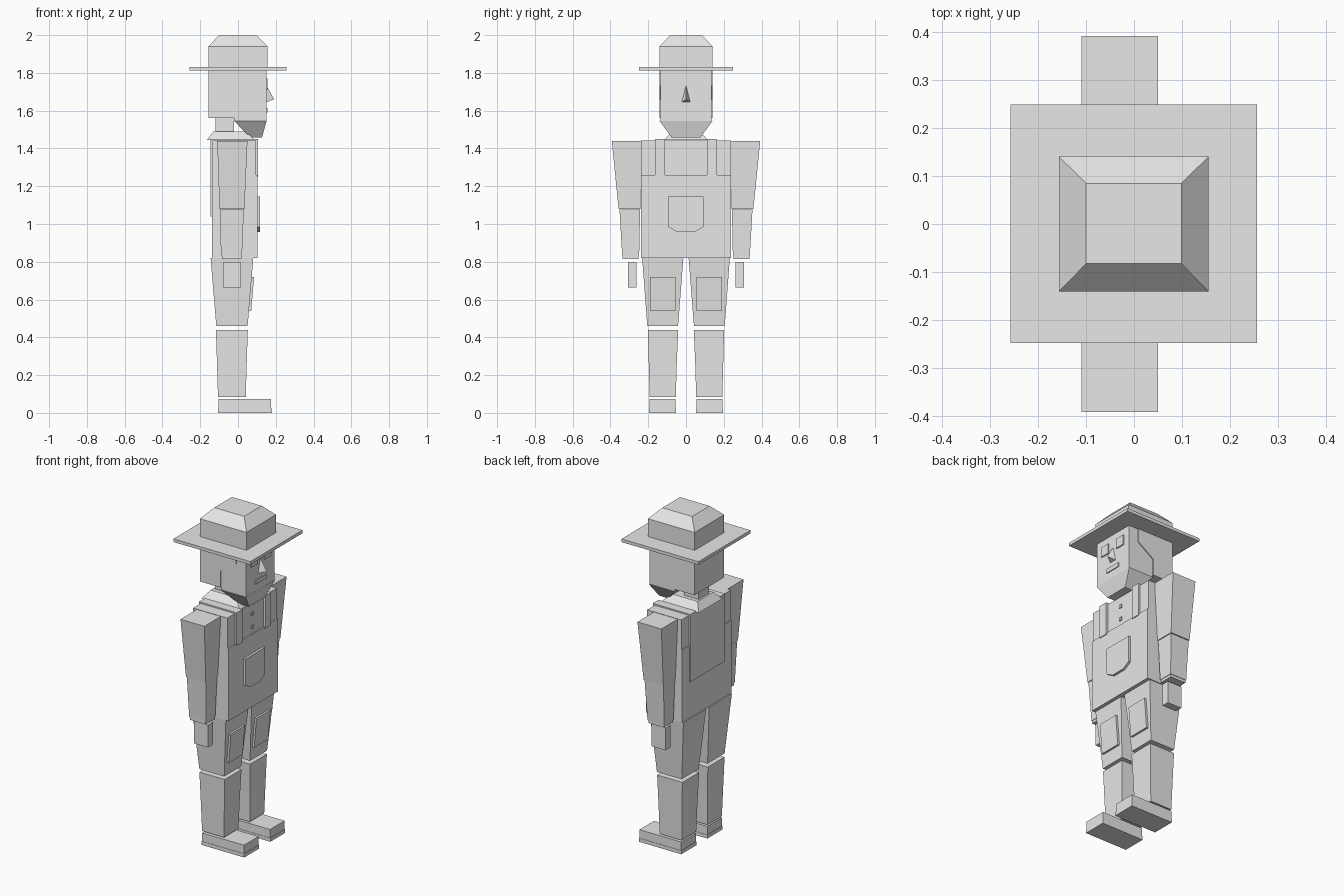
import bpy, bmesh

cube = bpy.data.objects.get("Cube")
if cube:
    bpy.data.objects.remove(cube)

grey = bpy.data.materials.new("plain grey")
grey.use_nodes = True
grey.diffuse_color = (0.8, 0.8, 0.8, 1)
grey.node_tree.nodes["Principled BSDF"].inputs["Base Color"].default_value = (0.8, 0.8, 0.8, 1)


def finish(name, bm, pair):
    bmesh.ops.recalc_face_normals(bm, faces=bm.faces)
    mesh = bpy.data.meshes.new(name)
    bm.to_mesh(mesh)
    bm.free()
    mesh.materials.append(grey)
    ob = bpy.data.objects.new(name, mesh)
    bpy.context.collection.objects.link(ob)
    if pair:  # mirrored copy on the other side
        mod = ob.modifiers.new("Mirror", 'MIRROR')
        mod.use_axis = (False, True, False)
        mod.use_mirror_merge = False
    return ob


def loft(name, *sections, pair=False):
    """Stack of rectangles, each (x0, x1, y0, y1, z), bottom to top."""
    bm = bmesh.new()
    rings = [[bm.verts.new(p) for p in ((a, c, z), (b, c, z), (b, d, z), (a, d, z))]
             for a, b, c, d, z in sections]
    bm.faces.new(rings[0])
    bm.faces.new(rings[-1])
    for low, high in zip(rings, rings[1:]):
        for i in range(4):
            j = (i + 1) % 4
            bm.faces.new((low[i], low[j], high[j], high[i]))
    return finish(name, bm, pair)


def box(name, x0, x1, y0, y1, z0, z1, pair=False):
    return loft(name, (x0, x1, y0, y1, z0), (x0, x1, y0, y1, z1), pair=pair)


def prism(name, points, offset, pair=False):
    """Flat outline pushed along an offset."""
    bm = bmesh.new()
    face = bm.faces.new([bm.verts.new(p) for p in points])
    ext = bmesh.ops.extrude_face_region(bm, geom=[face], use_keep_orig=True)
    moved = [v for v in ext["geom"] if isinstance(v, bmesh.types.BMVert)]
    bmesh.ops.translate(bm, verts=moved, vec=offset)
    return finish(name, bm, pair)


# Hat
loft("hat_crown", (-.157, .156, -.141, .141, 1.83), (-.157, .156, -.141, .141, 1.94),
     (-.1, .099, -.083, .085, 2.0))
box("hat_brim", -.258, .257, -.249, .25, 1.813, 1.832)

# Head
box("face", -.02, .15, -.136, .136, 1.545, 1.815)
prism("hair", [(x, -.141, z) for x, z in ((-.156, 1.56), (-.02, 1.56), (-.02, 1.66),
      (.085, 1.73), (.085, 1.815), (-.156, 1.815))], (0, .282, 0))
loft("jaw", (.065, .127, -.075, .075, 1.457), (-.02, .151, -.14, .14, 1.545))
box("eye", .145, .157, .033, .095, 1.71, 1.77, pair=True)
box("mouth", .145, .156, -.05, .05, 1.59, 1.615)
nose = bmesh.new()
for p in ((.149, 0, 1.735), (.149, -.023, 1.645), (.149, .023, 1.645), (.192, 0, 1.66)):
    nose.verts.new(p)
bmesh.ops.convex_hull(nose, input=nose.verts)
finish("nose", nose, False)

# Neck and collar
box("neck", -.12, -.02, -.05, .05, 1.48, 1.56)
loft("collar", (-.165, .09, -.115, .115, 1.445), (-.13, .04, -.075, .075, 1.49))

# Torso with bib, straps and pocket
box("shirt", -.135, .094, -.237, .237, .82, 1.442)
box("bib", -.138, .102, -.237, .237, .82, 1.26)
box("back_panel", -.143, -.13, -.11, .11, 1.04, 1.44)
prism("strap", [(x, .11, z) for x, z in ((-.145, 1.04), (-.13, 1.04), (-.13, 1.435),
      (.09, 1.435), (.09, 1.25), (.107, 1.25), (.107, 1.45), (-.145, 1.45))],
      (0, .055, 0), pair=True)
for z in (1.3, 1.38):
    box("shirt_button", .09, .1, -.01, .01, z - .01, z + .01)
prism("chest_pocket", [(.1, y, z) for y, z in ((-.095, 1.145), (-.095, .985), (-.045, .957),
      (.045, .957), (.092, .985), (.092, 1.145))], (.016, 0, 0))

# Arms
loft("upper_arm", (-.098, .034, .241, .357, 1.08), (-.11, .05, .236, .393, 1.44), pair=True)
loft("forearm", (-.09, .021, .248, .338, .832), (-.096, .031, .243, .352, 1.078), pair=True)
box("cuff", -.086, .018, .252, .335, .815, .835, pair=True)
box("hand", -.08, .016, .262, .308, .665, .8, pair=True)

# Legs
loft("thigh", (-.115, .051, .042, .205, .46), (-.145, .081, .014, .232, .82), pair=True)
prism("knee_patch", [(.068, .055, .72), (.068, .19, .72), (.053, .19, .54), (.053, .055, .54)],
      (.017, 0, 0), pair=True)
loft("upper_shin", (-.111, .046, .049, .197, .26), (-.117, .052, .041, .202, .44), pair=True)
loft("lower_shin", (-.106, .041, .054, .192, .083), (-.111, .046, .049, .197, .26), pair=True)
box("shoe_sole", -.106, .179, .053, .196, 0, .022, pair=True)
box("shoe", -.104, .176, .055, .194, .02, .073, pair=True)
